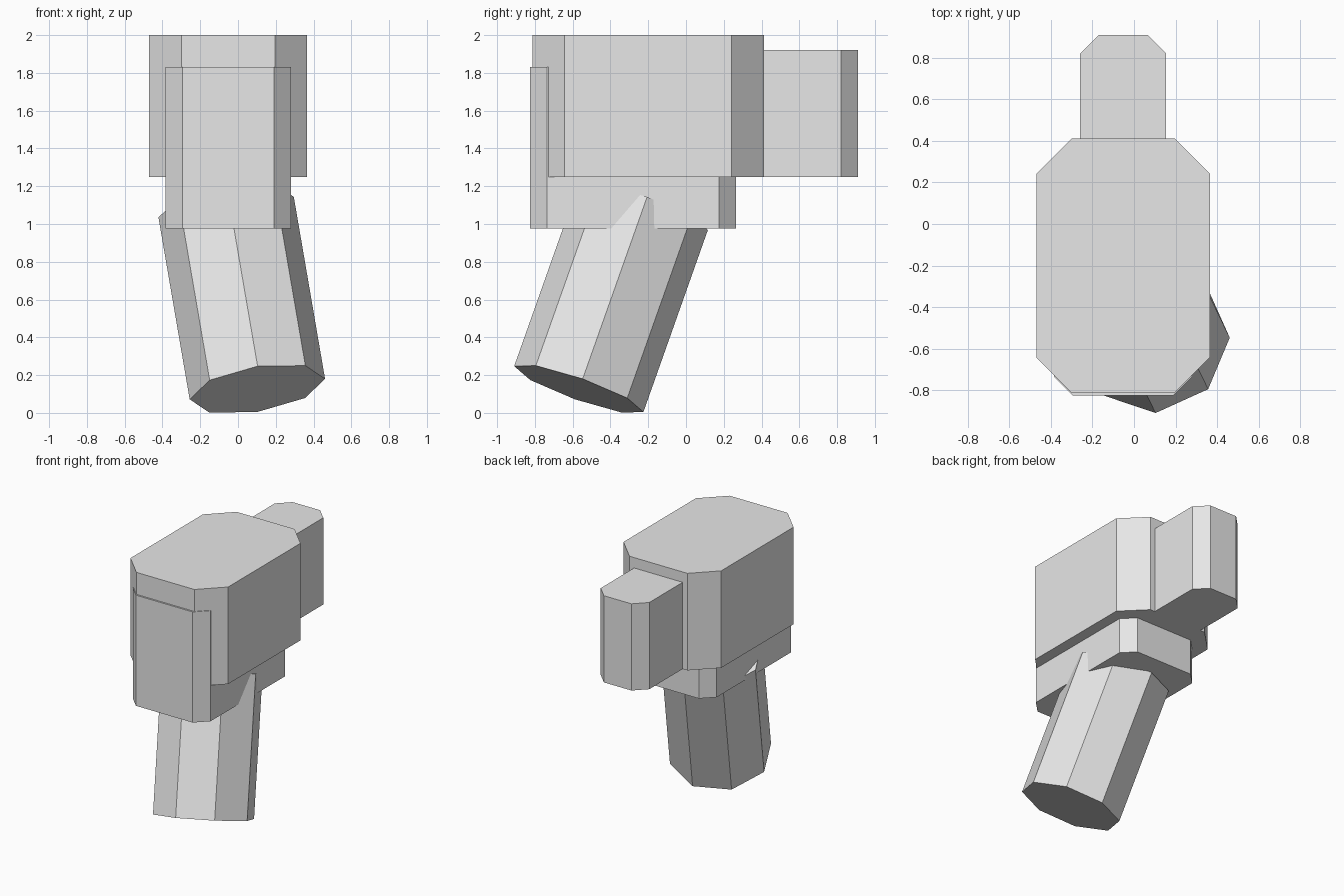
import bpy
import bmesh
import math
from mathutils import Vector

if "Cube" in bpy.data.objects:
    bpy.data.objects.remove(bpy.data.objects["Cube"])

grey = bpy.data.materials.new("light grey")
grey.diffuse_color = (0.8, 0.8, 0.8, 1)
grey.use_nodes = True
grey.node_tree.nodes["Principled BSDF"].inputs["Base Color"].default_value = grey.diffuse_color


def prism(name, ring, offset):
    """Flat-sided solid from a closed ring of points swept along an offset."""
    bm = bmesh.new()
    low = [bm.verts.new(p) for p in ring]
    high = [bm.verts.new(Vector(p) + Vector(offset)) for p in ring]
    n = len(ring)
    bm.faces.new(low)
    bm.faces.new(high)
    for i in range(n):
        j = (i + 1) % n
        bm.faces.new((low[i], low[j], high[j], high[i]))
    bmesh.ops.recalc_face_normals(bm, faces=bm.faces)
    mesh = bpy.data.meshes.new(name)
    bm.to_mesh(mesh)
    bm.free()
    mesh.materials.append(grey)
    obj = bpy.data.objects.new(name, mesh)
    bpy.context.collection.objects.link(obj)
    return obj


def chamfered_block(name, x, y, z, c):
    """Upright block with its four vertical edges cut off."""
    (x0, x1), (y0, y1), (z0, z1) = x, y, z
    ring = [(x0 + c, y0), (x1 - c, y0), (x1, y0 + c), (x1, y1 - c),
            (x1 - c, y1), (x0 + c, y1), (x0, y1 - c), (x0, y0 + c)]
    return prism(name, [(a, b, z0) for a, b in ring], (0, 0, z1 - z0))


# Upper body, the narrower core showing below and in front, and the rear block
chamfered_block("body", (-0.47, 0.365), (-0.812, 0.412), (1.25, 2.0), 0.17)
chamfered_block("core", (-0.385, 0.28), (-0.825, 0.265), (0.975, 1.83), 0.09)
chamfered_block("rear_block", (-0.26, 0.155), (0.2, 0.91), (1.25, 1.92), 0.09)

# Eight-sided handle, leaning back and to one side
axis = Vector((-0.16, 0.33, 0.932)).normalized()
side = Vector((0.987, 0.055, 0.145))
side = (side - axis * side.dot(axis)).normalized()
front = side.cross(axis)
base = Vector((0.1025, -0.5675, 0.126))
radius = 0.363
ring = [base + radius * (math.cos(k * math.pi / 4) * side
                         + math.sin(k * math.pi / 4) * front) for k in range(8)]
prism("handle", ring, axis * 1.035)
